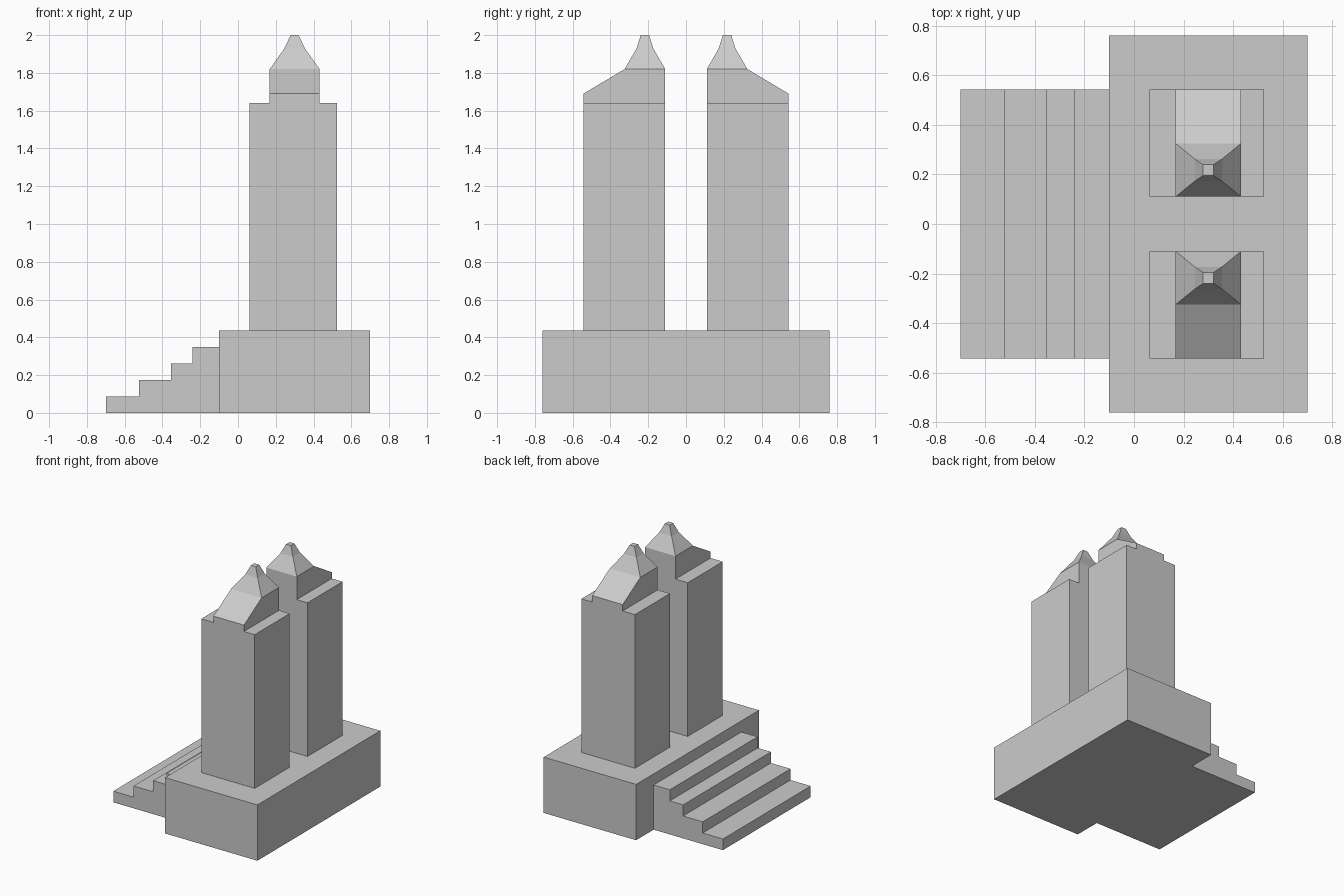
import bpy, bmesh

if "Cube" in bpy.data.objects:
    bpy.data.objects.remove(bpy.data.objects["Cube"])


def finish(name, bm, mirror=False):
    bmesh.ops.recalc_face_normals(bm, faces=bm.faces[:])
    mesh = bpy.data.meshes.new(name)
    bm.to_mesh(mesh)
    bm.free()
    ob = bpy.data.objects.new(name, mesh)
    bpy.context.collection.objects.link(ob)
    if mirror:
        mod = ob.modifiers.new("mirror", 'MIRROR')
        mod.use_axis = (False, True, False)
        mod.use_mirror_merge = False
    return ob


def loft(name, rings, mirror=False):
    """Skin a stack of closed point rings, capping both ends."""
    bm = bmesh.new()
    vs = [[bm.verts.new(p) for p in r] for r in rings]
    n = len(vs[0])
    for a, b in zip(vs, vs[1:]):
        for i in range(n):
            j = (i + 1) % n
            bm.faces.new((a[i], a[j], b[j], b[i]))
    bm.faces.new(vs[0][::-1])
    bm.faces.new(vs[-1])
    return finish(name, bm, mirror)


def rect(x0, x1, y0, y1, z):
    return [(x0, y0, z), (x1, y0, z), (x1, y1, z), (x0, y1, z)]


BASE_Z, TOWER_Z, ROOF_Z = 0.437, 1.64, 1.82

# plinth block
loft("plinth", [rect(-0.10, 0.70, -0.76, 0.76, z) for z in (0, BASE_Z)])

# four steps, as one profile extruded along y
rise = BASE_Z / 5
edges = [-0.70, -0.525, -0.355, -0.24, -0.10]
profile = [(-0.70, 0)]
for i in range(4):
    profile += [(edges[i], (i + 1) * rise), (edges[i + 1], (i + 1) * rise)]
profile.append((-0.10, 0))
loft("steps", [[(x, y, z) for x, z in profile] for y in (-0.543, 0.543)])

# pair of tower shafts
loft("tower", [rect(0.062, 0.525, 0.11, 0.543, z) for z in (BASE_Z, TOWER_Z)], True)

# tower caps, sloping down on the outer side
cap = [(0.11, TOWER_Z), (0.543, TOWER_Z), (0.543, 1.69), (0.325, ROOF_Z), (0.11, ROOF_Z)]
loft("tower_cap", [[(x, y, z) for y, z in cap] for x in (0.168, 0.432)], True)

# flared four-sided spires
spire = [(0.132, 0.1075, ROOF_Z), (0.054, 0.044, 1.93), (0.021, 0.022, 2.0)]
loft("spire", [rect(0.30 - a, 0.30 + a, 0.2175 - b, 0.2175 + b, z)
               for a, b, z in spire], True)
